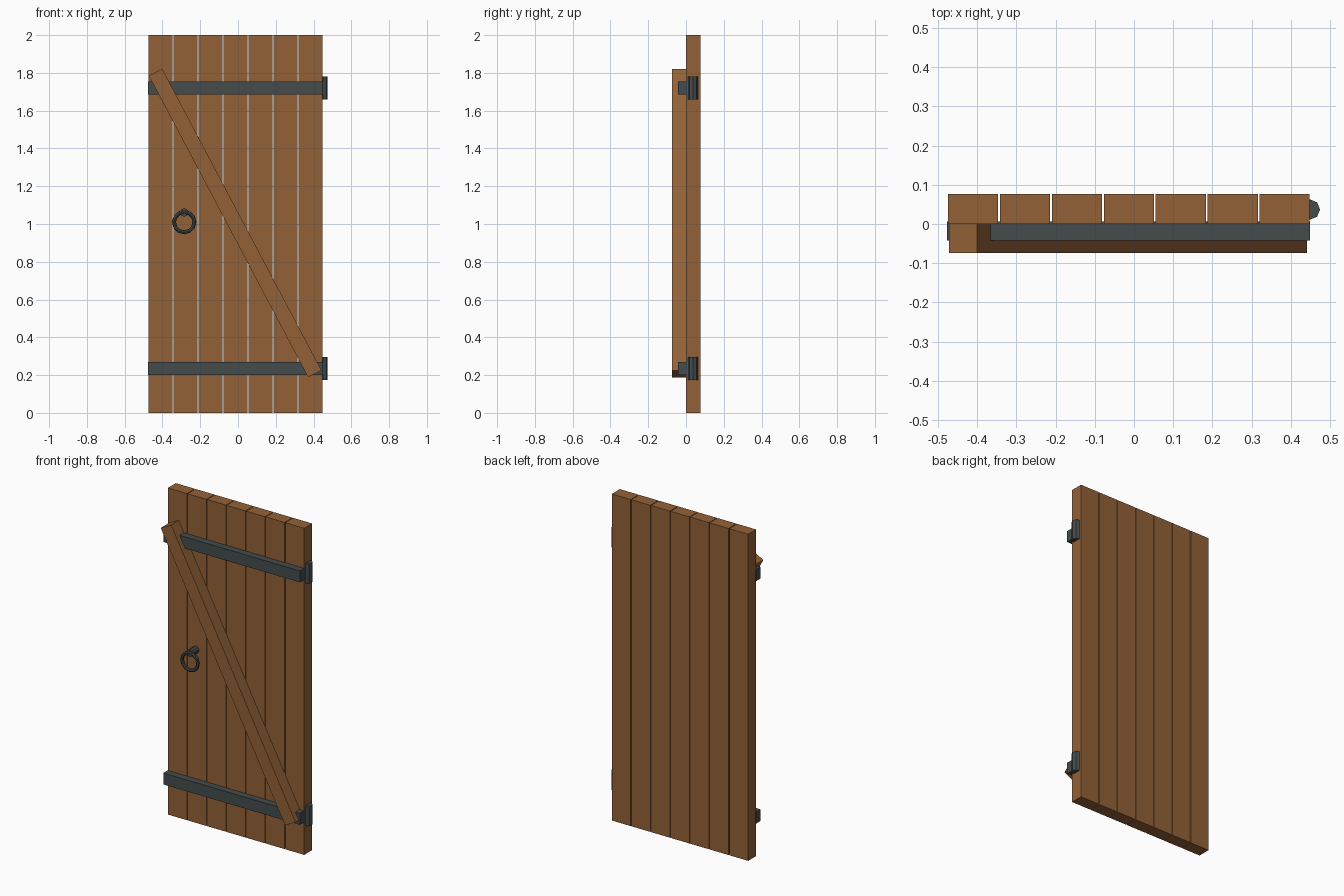
import bpy, math

if "Cube" in bpy.data.objects:
    bpy.data.objects.remove(bpy.data.objects["Cube"])


def material(name, rgb):
    m = bpy.data.materials.new(name)
    m.diffuse_color = (*rgb, 1.0)
    m.use_nodes = True
    m.node_tree.nodes["Principled BSDF"].inputs["Base Color"].default_value = m.diffuse_color
    return m


wood = material("brown_wood", (0.29, 0.12, 0.038))
iron = material("dark_iron", (0.058, 0.070, 0.072))


def finish(name, mat):
    o = bpy.context.object
    o.name = name
    o.data.materials.append(mat)
    return o


def box(name, lo, hi, mat, tilt=0.0):
    """Box between two corners, turned about the y axis by tilt."""
    mid = [(a + b) / 2 for a, b in zip(lo, hi)]
    bpy.ops.mesh.primitive_cube_add(size=1, location=mid, rotation=(0, tilt, 0))
    o = finish(name, mat)
    o.scale = [b - a for a, b in zip(lo, hi)]
    return o


# Seven upright planks with thin open gaps
for i in range(7):
    x = -0.475 + i * 0.1326
    box(f"plank_{i + 1}", (x, 0, 0), (x + 0.128, 0.077, 2), wood)

# Iron straps with an eight-sided hinge barrel at each right end
for label, z in (("lower", 0.235), ("upper", 1.72)):
    box(f"{label}_strap", (-0.477, -0.042, z - 0.035), (0.449, 0.006, z + 0.035), iron)
    bpy.ops.mesh.primitive_cylinder_add(vertices=8, radius=0.026, depth=0.12,
                                        location=(0.449, 0.037, z))
    finish(f"{label}_hinge", iron)

# Diagonal brace from upper left to lower right
length, width = 1.805, 0.08
cx, cz = -0.015, 1.005
box("diagonal_brace", (cx - width / 2, -0.074, cz - length / 2),
    (cx + width / 2, 0.004, cz + length / 2), wood, -math.atan2(0.843, 1.596))

# Pull ring hanging from a round pin
bpy.ops.mesh.primitive_torus_add(major_radius=0.054, minor_radius=0.0105,
                                 major_segments=12, minor_segments=8,
                                 location=(-0.285, -0.057, 1.01),
                                 rotation=(math.pi / 2, 0, 0))
finish("pull_ring", iron)
bpy.ops.mesh.primitive_cylinder_add(vertices=10, radius=0.022, depth=0.065,
                                    location=(-0.285, -0.0285, 1.061),
                                    rotation=(math.pi / 2, 0, 0))
finish("ring_pin", iron)
